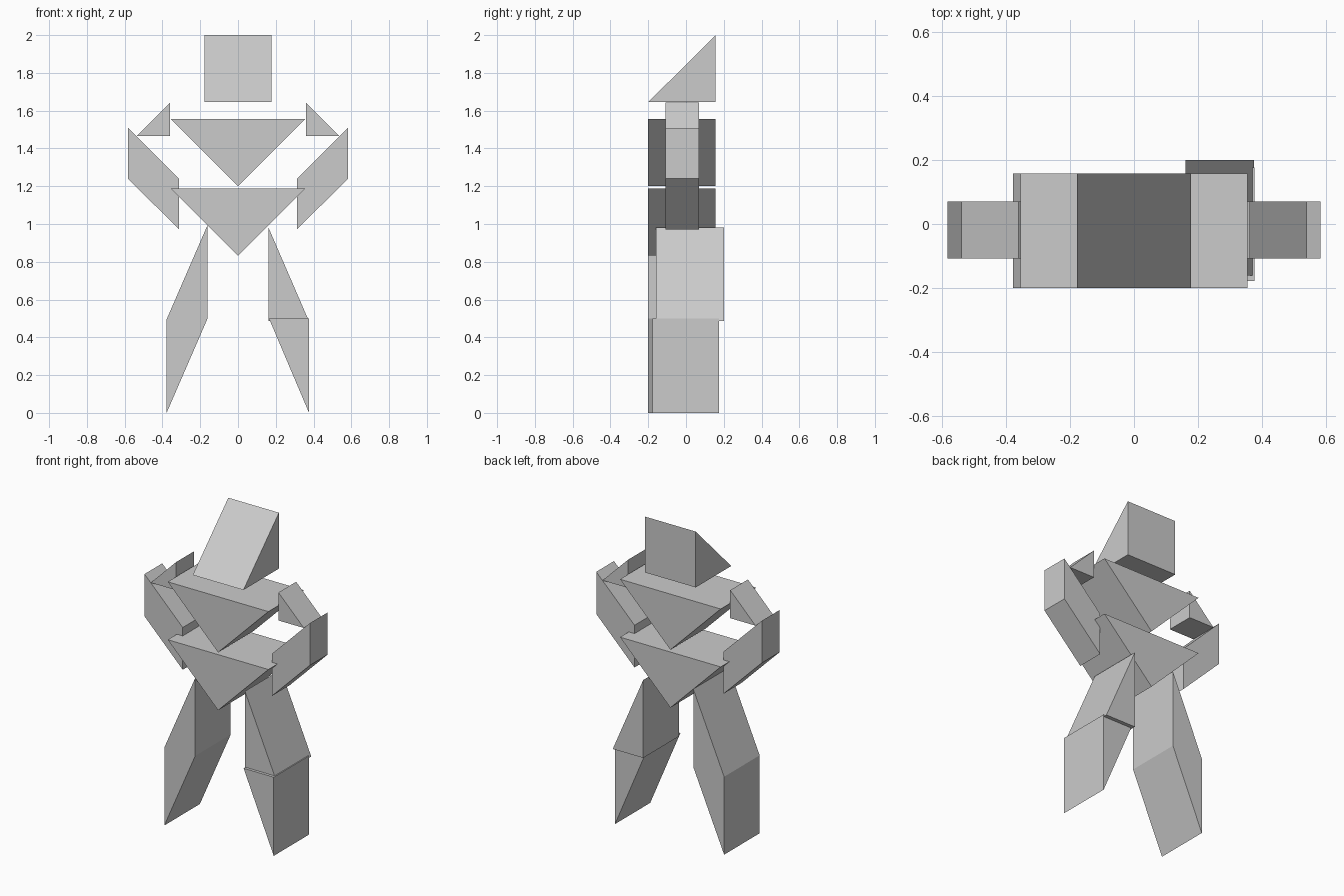
import bpy, bmesh

if "Cube" in bpy.data.objects:
    bpy.data.objects.remove(bpy.data.objects["Cube"])


def prism(name, pts, lo, hi, axis="y"):
    """Extrude a flat profile: (x, z) along y, or (y, z) along x."""
    bm = bmesh.new()
    if axis == "y":
        verts = [bm.verts.new((a, lo, b)) for a, b in pts]
        offset = (0, hi - lo, 0)
    else:
        verts = [bm.verts.new((lo, a, b)) for a, b in pts]
        offset = (hi - lo, 0, 0)
    face = bm.faces.new(verts)
    ext = bmesh.ops.extrude_face_region(bm, geom=[face], use_keep_orig=True)
    moved = [v for v in ext["geom"] if isinstance(v, bmesh.types.BMVert)]
    bmesh.ops.translate(bm, verts=moved, vec=offset)
    bmesh.ops.recalc_face_normals(bm, faces=bm.faces)
    mesh = bpy.data.meshes.new(name)
    bm.to_mesh(mesh)
    bm.free()
    obj = bpy.data.objects.new(name, mesh)
    bpy.context.collection.objects.link(obj)
    return obj


FRONT, BACK = -0.2, 0.157

# Head: wedge sloping up to the back
prism("head", [(FRONT, 1.645), (BACK, 1.645), (BACK, 2.0)], -0.178, 0.178, "x")

# Chest and hips: matching downward triangles
for name, top in (("chest", 1.555), ("hips", 1.187)):
    prism(name, [(-0.354, top), (0.354, top), (0, top - 0.354)], FRONT, BACK)

# Shoulders and arms on both sides
for side, s in (("left", -1), ("right", 1)):
    prism(side + "_shoulder",
          [(s * 0.36, 1.465), (s * 0.538, 1.465), (s * 0.36, 1.643)], -0.108, 0.07)
    prism(side + "_arm",
          [(s * 0.582, 1.508), (s * 0.582, 1.24), (s * 0.313, 0.972), (s * 0.313, 1.24)],
          -0.108, 0.07)

# Left leg: one slanted block
prism("left_leg", [(-0.161, 0.995), (-0.161, 0.5), (-0.378, 0), (-0.378, 0.495)], FRONT, BACK)

# Right leg: two stacked triangles, slightly offset in depth
prism("right_thigh", [(0.161, 0.982), (0.161, 0.487), (0.375, 0.487)], -0.16, 0.2)
prism("right_shin", [(0.164, 0.5), (0.376, 0.5), (0.376, 0)], -0.178, 0.176)
